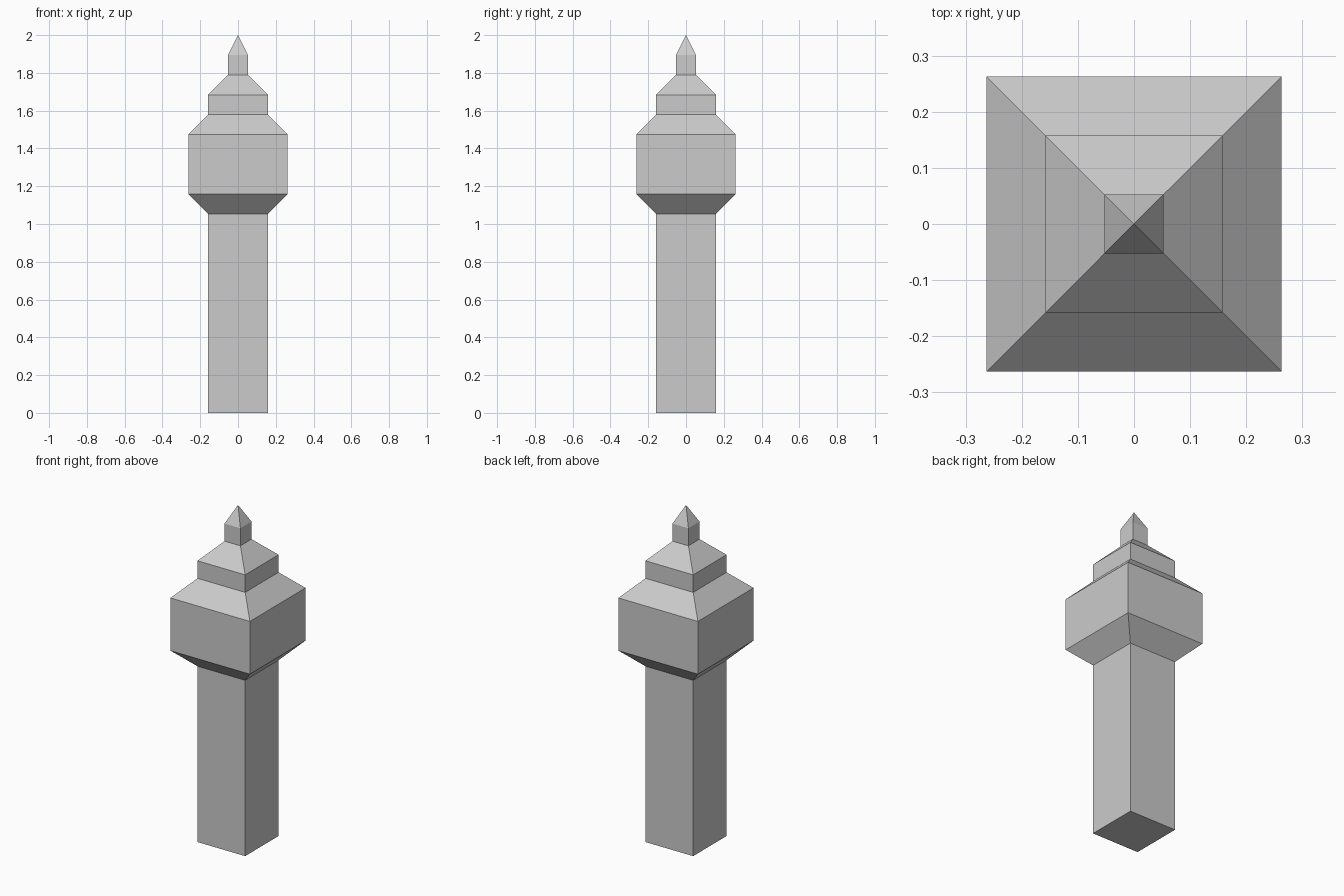
import bpy
import bmesh

cube = bpy.data.objects.get("Cube")
if cube:
    bpy.data.objects.remove(cube, do_unlink=True)

# The whole tower sits on a regular module
U = 2 / 19

stone = bpy.data.materials.new("grey stone")
GREY = (0.6, 0.6, 0.6, 1)
stone.diffuse_color = GREY
stone.use_nodes = True
stone.node_tree.nodes["Principled BSDF"].inputs["Base Color"].default_value = GREY


def square_tier(name, profile, base=False):
    """Loft square rings from (half width, height) pairs; zero width is a point."""
    bm = bmesh.new()
    rings = []
    for half, z in profile:
        corners = [(-1, -1), (1, -1), (1, 1), (-1, 1)] if half else [(0, 0)]
        rings.append([bm.verts.new((x * half * U, y * half * U, z * U)) for x, y in corners])
    for low, high in zip(rings, rings[1:]):
        for i in range(4):
            j = (i + 1) % 4
            top = [high[j], high[i]] if len(high) == 4 else high
            bm.faces.new([low[i], low[j]] + top)
    if base:
        bm.faces.new(rings[0][::-1])
    mesh = bpy.data.meshes.new(name)
    bm.to_mesh(mesh)
    bm.free()
    mesh.materials.append(stone)
    obj = bpy.data.objects.new(name, mesh)
    bpy.context.collection.objects.link(obj)
    return obj


# Tall shaft with a closed foot
square_tier("shaft", [(1.5, 0), (1.5, 10)], base=True)
# Flared bracket under the wide chamber
square_tier("flared_bracket", [(1.5, 10), (2.5, 11)])
square_tier("upper_chamber", [(2.5, 11), (2.5, 14)])
# Stepped roofs and the small lantern between them
square_tier("lower_roof", [(2.5, 14), (1.5, 15)])
square_tier("lantern", [(1.5, 15), (1.5, 16)])
square_tier("upper_roof", [(1.5, 16), (0.5, 17)])
# Finial post and pointed cap
square_tier("finial_post", [(0.5, 17), (0.5, 18)])
square_tier("pointed_cap", [(0.5, 18), (0, 19)])
